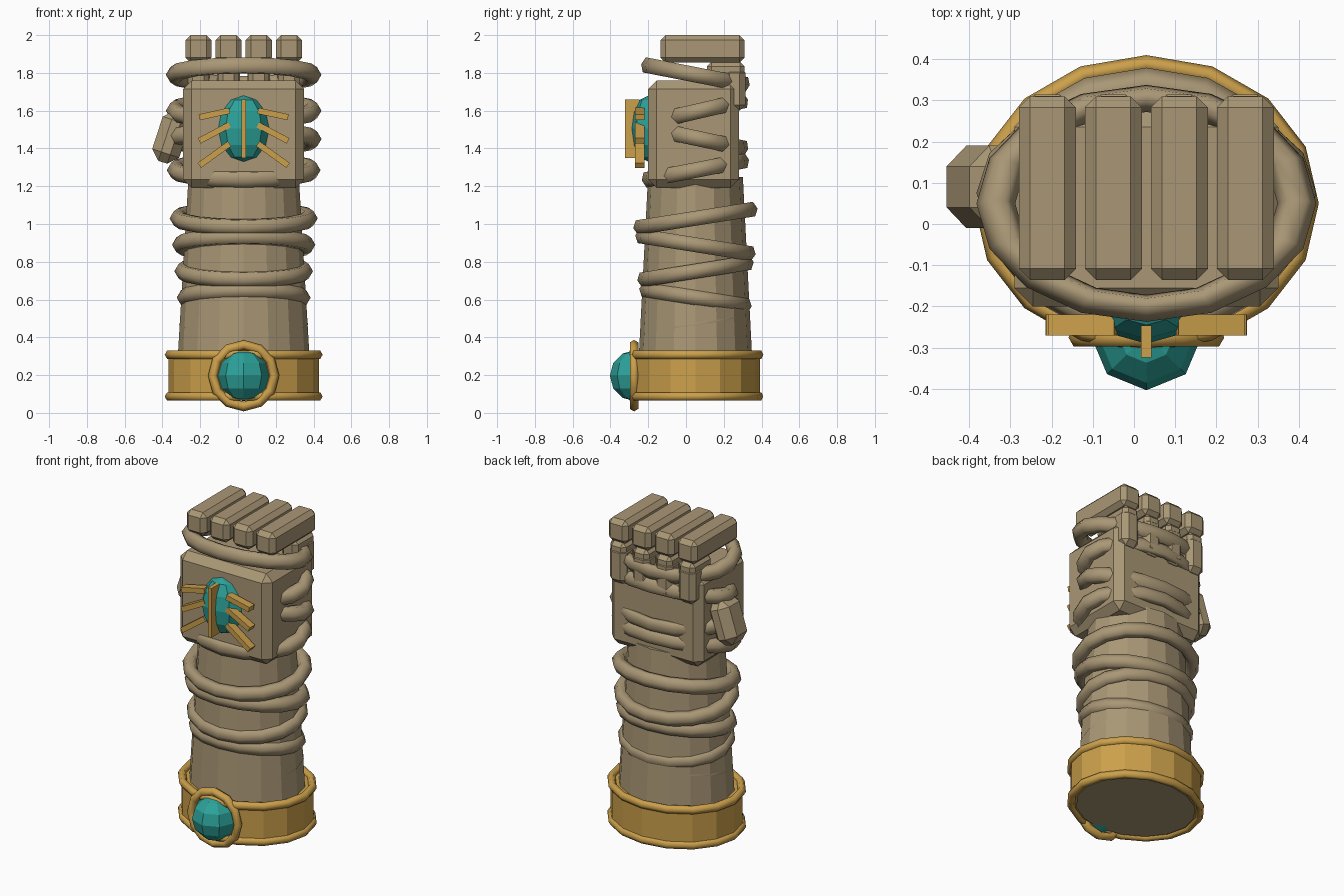
import bpy, bmesh
from math import radians
from mathutils import Matrix, Vector

if "Cube" in bpy.data.objects:
    bpy.data.objects.remove(bpy.data.objects["Cube"])

CX, CY = 0.03, 0.05   # axis of the arm
OVAL = 0.86           # depth of the arm relative to its width


def material(name, rgb):
    m = bpy.data.materials.new(name)
    m.use_nodes = True
    m.diffuse_color = (*rgb, 1)
    m.node_tree.nodes["Principled BSDF"].inputs["Base Color"].default_value = (*rgb, 1)
    return m


STONE = material("tan stone", (0.40, 0.31, 0.18))
GOLD = material("gold", (0.60, 0.35, 0.07))
TEAL = material("teal gem", (0.025, 0.36, 0.32))


def finish(name, bm, mat, loc, rot=(0, 0, 0), smooth=False):
    mesh = bpy.data.meshes.new(name)
    for f in bm.faces:
        f.smooth = smooth
    bm.to_mesh(mesh)
    bm.free()
    mesh.materials.append(mat)
    ob = bpy.data.objects.new(name, mesh)
    ob.location = loc
    ob.rotation_euler = [radians(a) for a in rot]
    bpy.context.collection.objects.link(ob)
    return ob


def box(name, mat, loc, size, bevel=0, rot=(0, 0, 0)):
    bm = bmesh.new()
    bmesh.ops.create_cube(bm, size=1, matrix=Matrix.Diagonal((*size, 1)))
    if bevel:
        bmesh.ops.bevel(bm, geom=bm.edges[:], offset=bevel, segments=1,
                        affect='EDGES', clamp_overlap=True)
    return finish(name, bm, mat, loc, rot)


def drum(name, mat, z0, z1, r0, r1):
    bm = bmesh.new()
    bmesh.ops.create_cone(bm, cap_ends=True, segments=16, radius1=r0, radius2=r1, depth=z1 - z0)
    bmesh.ops.scale(bm, vec=(1, OVAL, 1), verts=bm.verts)
    return finish(name, bm, mat, (CX, CY, (z0 + z1) / 2))


def gem(name, loc, size):
    bm = bmesh.new()
    bmesh.ops.create_uvsphere(bm, u_segments=8, v_segments=6, radius=1,
                              matrix=Matrix.Diagonal((*size, 1)))
    return finish(name, bm, TEAL, loc)


def ring(name, mat, loc, major, minor, depth=1.0, tilt=0, segments=16):
    bpy.ops.mesh.primitive_torus_add(major_segments=segments, minor_segments=6,
                                     major_radius=major, minor_radius=minor, location=loc,
                                     rotation=(radians(tilt), 0, 0))
    ob = bpy.context.object
    ob.name = name
    ob.scale.y = depth
    ob.data.materials.append(mat)
    bpy.ops.object.shade_smooth()
    return ob


# Forearm and gold cuff
drum("forearm", STONE, 0.075, 1.25, 0.362, 0.292)
drum("cuff", GOLD, 0.08, 0.31, 0.398, 0.398)
for name, z in (("cuff_lower_rim", 0.087), ("cuff_upper_rim", 0.308)):
    ring(name, GOLD, (CX, CY, z), 0.393, 0.025, OVAL)

# Cuff gem in its round setting
gem("cuff_gem", (CX, -0.27, 0.197), (0.135, 0.133, 0.135))
ring("cuff_gem_setting", GOLD, (CX, -0.275, 0.197), 0.163, 0.026, tilt=90, segments=12)

# Forearm wraps, leaning alternately and sinking in toward the cuff
for i in range(5):
    ring(f"forearm_wrap_{i + 1}", STONE, (CX, CY, 1.03 - 0.14 * i), 0.347 - 0.0125 * i, 0.045,
         OVAL - 0.01, 9 if i % 2 == 0 else -9)

# Fist
box("palm", STONE, (CX, 0.04, 1.475), (0.64, 0.48, 0.57), 0.045)
ring("hand_wrap_top", STONE, (CX, CY, 1.79), 0.365, 0.047, 0.71, -11)
ring("hand_wrap_upper", STONE, (CX, 0.075, 1.6), 0.365, 0.047, 0.63, 13)
ring("hand_wrap_lower", STONE, (CX, 0.075, 1.45), 0.365, 0.047, 0.63, -12)
ring("hand_wrap_bottom", STONE, (CX, CY, 1.285), 0.36, 0.047, 0.71, 11)

# Curled fingers
for i in range(4):
    x = -0.21 + 0.16 * i
    box(f"finger_{i + 1}_knuckle", STONE, (x, 0.087, 1.927), (0.138, 0.445, 0.146), 0.027)
    box(f"finger_{i + 1}_middle", STONE, (x, 0.21, 1.79), (0.11, 0.2, 0.14), 0.025)
    box(f"finger_{i + 1}_tip", STONE, (x, 0.257, 1.715), (0.12, 0.115, 0.23), 0.03)

# Thumb on the right side
box("thumb", STONE, (-0.355, 0.09, 1.46), (0.15, 0.2, 0.28), 0.05, (0, 18, 0))

# Beetle ornament on the back of the hand
gem("beetle_body", (CX, -0.2, 1.505), (0.135, 0.09, 0.175))
box("beetle_spine", GOLD, (CX, -0.285, 1.505), (0.025, 0.078, 0.31))
LEGS = (("upper", 1.6, 1.565), ("middle", 1.525, 1.44), ("lower", 1.425, 1.31))
for side, s in (("left", 1), ("right", -1)):
    for name, z_in, z_out in LEGS:
        a = Vector((CX + s * 0.075, -0.245, z_in))
        b = Vector((CX + s * 0.235, -0.245, z_out))
        leg = box(f"beetle_{name}_leg_{side}", GOLD, (a + b) / 2, ((b - a).length, 0.05, 0.032))
        leg.rotation_euler = (b - a).to_track_quat('X', 'Z').to_euler()
